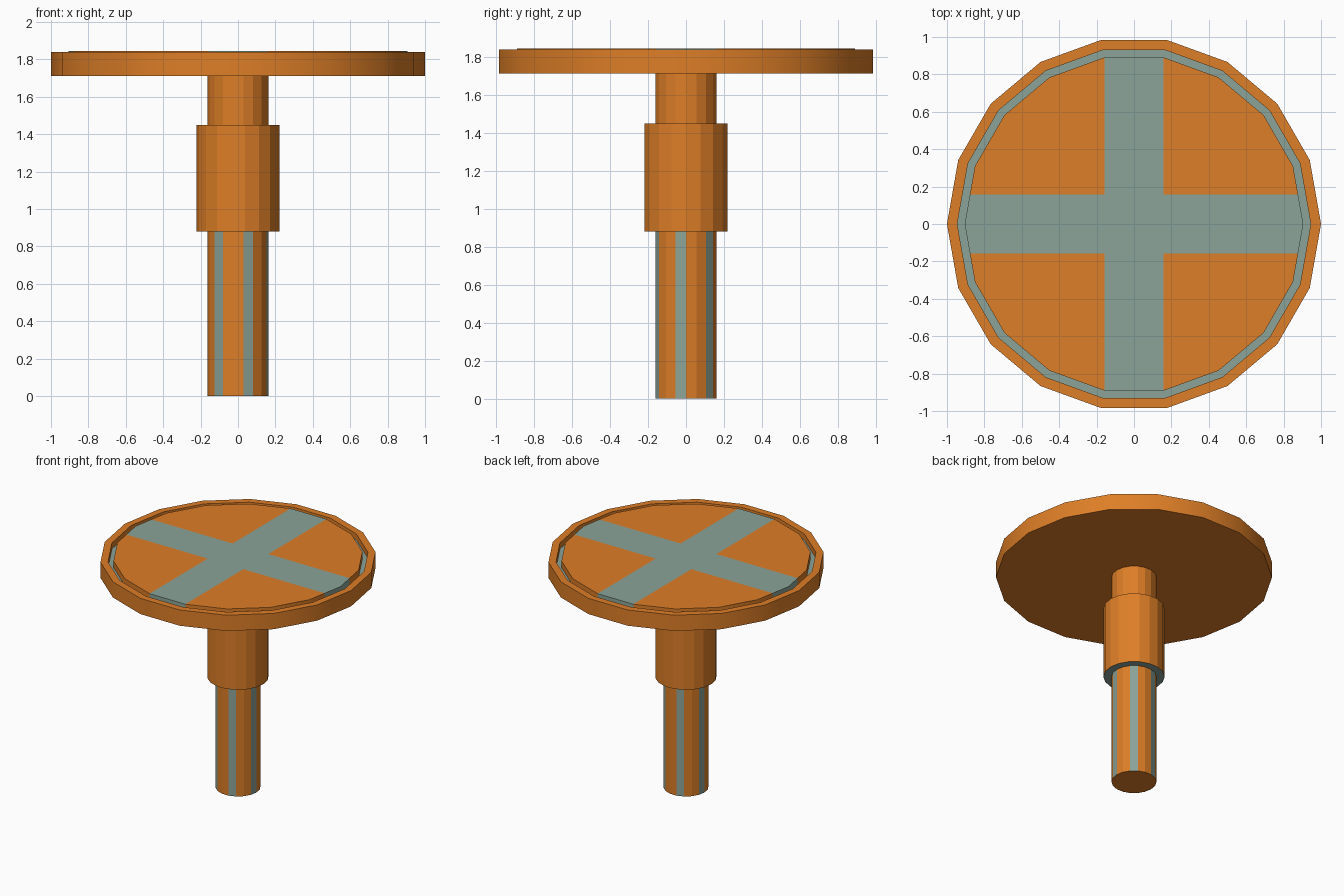
import bpy, bmesh, math
from mathutils import Vector

SIDES = 18
CROSS = 0.158   # half width of the painted cross

if "Cube" in bpy.data.objects:
    bpy.data.objects.remove(bpy.data.objects["Cube"], do_unlink=True)


def make_material(name, colour):
    mat = bpy.data.materials.new(name)
    mat.use_nodes = True
    mat.diffuse_color = colour
    mat.node_tree.nodes["Principled BSDF"].inputs["Base Color"].default_value = colour
    return mat


ORANGE = make_material("orange", (0.73, 0.21, 0.02, 1))
GREY = make_material("grey_green", (0.26, 0.37, 0.315, 1))


def lathe(profile):
    """Revolve (radius, height) points, listed from the bottom up, and cap both ends."""
    bm = bmesh.new()
    rings = []
    for r, z in profile:
        angles = [math.tau * i / SIDES for i in range(SIDES)]
        rings.append([bm.verts.new((r * math.cos(a), r * math.sin(a), z)) for a in angles])
    for low, high in zip(rings, rings[1:]):
        for i in range(SIDES):
            j = (i + 1) % SIDES
            bm.faces.new((low[i], low[j], high[j], high[i]))
    bm.faces.new(reversed(rings[0]))
    bm.faces.new(rings[-1])
    bm.normal_update()
    return bm


def finish(name, bm, is_grey):
    """Colour the faces by a rule and make the object."""
    for f in bm.faces:
        f.material_index = int(is_grey(f.calc_center_median(), f.normal))
    mesh = bpy.data.meshes.new(name)
    bm.to_mesh(mesh)
    bm.free()
    mesh.materials.append(ORANGE)
    mesh.materials.append(GREY)
    obj = bpy.data.objects.new(name, mesh)
    bpy.context.collection.objects.link(obj)
    return obj


# Lower shaft: every third side is a grey stripe
def stripe(c, n):
    side = math.floor(math.degrees(math.atan2(c.y, c.x)) % 360 / (360 / SIDES))
    return abs(n.z) < 0.5 and side % 3 == 2


finish("striped_shaft", lathe([(0.163, 0), (0.163, 0.9)]), stripe)

# Collar with a grey underside
finish("collar", lathe([(0.222, 0.88), (0.222, 1.45)]), lambda c, n: n.z < -0.5)

# Neck between collar and plate
finish("neck", lathe([(0.163, 1.43), (0.163, 1.72)]), lambda c, n: False)

# Round plate with a rim, a groove and a raised centre
R_RIM, R_GROOVE, R_CENTRE = 1.0, 0.945, 0.905
Z_FLOOR = 1.79
plate = lathe([(R_RIM, 1.712), (R_RIM, 1.838), (R_GROOVE, 1.838), (R_GROOVE, Z_FLOOR),
               (R_CENTRE, Z_FLOOR), (R_CENTRE, 1.844)])

# Cut the cross into the raised centre only
for axis in (Vector((1, 0, 0)), Vector((0, 1, 0))):
    for sign in (-1, 1):
        centre = [f for f in plate.faces
                  if f.calc_center_median().z > Z_FLOOR + 0.01
                  and all(v.co.xy.length < R_CENTRE + 0.01 for v in f.verts)]
        parts = set(centre)
        for f in centre:
            parts.update(f.edges)
            parts.update(f.verts)
        bmesh.ops.bisect_plane(plate, geom=list(parts), dist=1e-5,
                               plane_co=axis * sign * CROSS, plane_no=axis)
plate.normal_update()


def plate_grey(c, n):
    r = c.xy.length
    if abs(c.z - Z_FLOOR) < 0.001:
        return True                      # groove floor
    on_centre = c.z > Z_FLOOR and r < R_CENTRE + 0.001
    return on_centre and min(abs(c.x), abs(c.y)) < CROSS


plate_obj = finish("round_plate", plate, plate_grey)
bpy.ops.object.select_all(action="DESELECT")
plate_obj.select_set(True)
bpy.context.view_layer.objects.active = plate_obj
bpy.ops.object.shade_smooth_by_angle(angle=math.radians(30))
